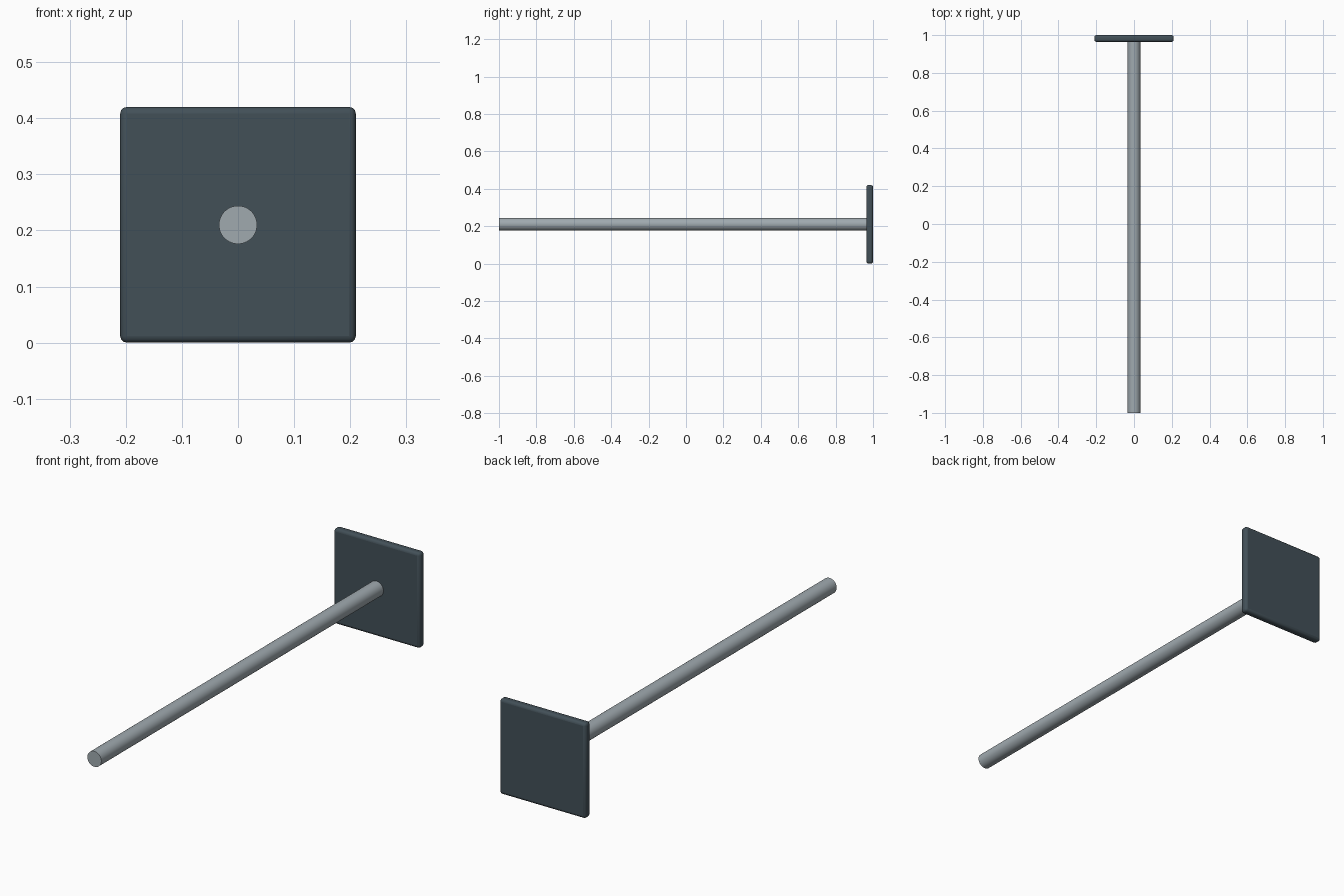
import bpy
import math

if "Cube" in bpy.data.objects:
    bpy.data.objects.remove(bpy.data.objects["Cube"], do_unlink=True)


def material(name, rgb):
    m = bpy.data.materials.new(name)
    m.use_nodes = True
    m.diffuse_color = (*rgb, 1)
    m.node_tree.nodes["Principled BSDF"].inputs["Base Color"].default_value = (*rgb, 1)
    return m


def finish(name, mat):
    """Name, colour and smooth the active object."""
    ob = bpy.context.object
    ob.name = ob.data.name = name
    ob.data.materials.append(mat)
    bpy.ops.object.transform_apply(location=False, rotation=True, scale=True)
    bpy.ops.object.shade_smooth_by_angle(angle=math.radians(35))
    return ob


steel = material("light steel grey", (0.35, 0.40, 0.43))
slate = material("dark slate", (0.055, 0.080, 0.097))

SIZE, THICK, RADIUS = 0.42, 0.036, 0.034
MID_Z = SIZE / 2
PLATE_FRONT = 1 - THICK

# Square back plate with rounded edges
bpy.ops.mesh.primitive_cube_add(size=1, location=(0, 1 - THICK / 2, MID_Z))
bpy.context.object.scale = (SIZE, THICK, SIZE)
plate = finish("back_plate", slate)
bevel = plate.modifiers.new("rounded_edges", "BEVEL")
bevel.width = 0.012
bevel.segments = 3

# Long round rod, seated slightly into the plate
rod_end = PLATE_FRONT + 0.01
bpy.ops.mesh.primitive_cylinder_add(
    vertices=48, radius=RADIUS, depth=rod_end + 1,
    location=(0, (rod_end - 1) / 2, MID_Z), rotation=(math.pi / 2, 0, 0))
finish("rod", steel)
